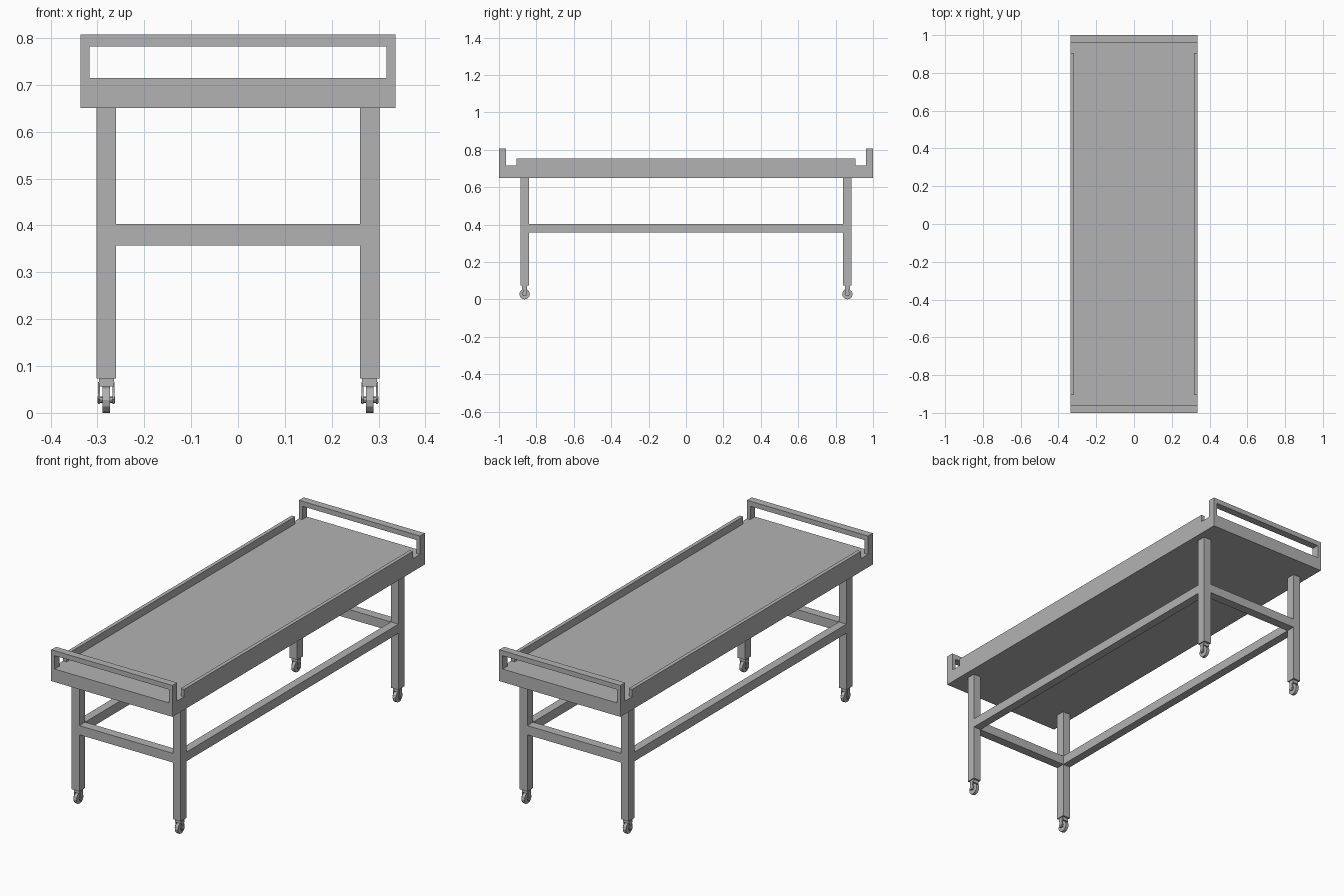
import bpy, bmesh, math
from mathutils import Matrix

cube = bpy.data.objects.get("Cube")
if cube:
    bpy.data.objects.remove(cube, do_unlink=True)

grey = bpy.data.materials.new("plain_grey")
grey.use_nodes = True
grey.diffuse_color = (0.45, 0.45, 0.45, 1)
grey.node_tree.nodes["Principled BSDF"].inputs["Base Color"].default_value = grey.diffuse_color


def finish(name, bm):
    bmesh.ops.recalc_face_normals(bm, faces=bm.faces)
    mesh = bpy.data.meshes.new(name)
    bm.to_mesh(mesh)
    bm.free()
    mesh.materials.append(grey)
    obj = bpy.data.objects.new(name, mesh)
    bpy.context.collection.objects.link(obj)
    return obj


def box(name, x, y, z):
    """Box from (low, high) ranges on each axis."""
    bm = bmesh.new()
    bmesh.ops.create_cube(bm, size=1)
    for v in bm.verts:
        v.co = [r[0] if c < 0 else r[1] for c, r in zip(v.co, (x, y, z))]
    return finish(name, bm)


def disc(name, x, y, z, radius, width, sides):
    """Cylinder lying along x."""
    bm = bmesh.new()
    bmesh.ops.create_cone(bm, cap_ends=True, segments=sides, radius1=radius,
                          radius2=radius, depth=width)
    bm.transform(Matrix.Translation((x, y, z)) @ Matrix.Rotation(math.pi / 2, 4, 'Y'))
    return finish(name, bm)


def plate(name, profile, axis, centre, thickness):
    """Extrude a flat outline along x (outline in y, z) or y (outline in x, z)."""
    bm = bmesh.new()
    lo, hi = centre - thickness / 2, centre + thickness / 2
    point = (lambda p: (lo, *p)) if axis == 'x' else (lambda p: (p[0], lo, p[1]))
    face = bm.faces.new([bm.verts.new(point(p)) for p in profile])
    moved = bmesh.ops.extrude_face_region(bm, geom=[face])["geom"]
    step = (hi - lo, 0, 0) if axis == 'x' else (0, hi - lo, 0)
    bmesh.ops.translate(bm, vec=step, verts=[g for g in moved if isinstance(g, bmesh.types.BMVert)])
    return finish(name, bm)


W, RIM = 0.336, 0.019          # half width of the top, rim thickness
BASE, DECK = 0.65, 0.715       # underside and surface of the top
LX, LY = (0.26, 0.302), (0.84, 0.886)   # leg ranges
BAR = (0.357, 0.403)           # stretcher heights


def side(r, s):
    return tuple(sorted((r[0] * s, r[1] * s)))


# Table top
box("table_top", (-W, W), (-1, 1), (BASE, DECK))

for s, word in ((1, "left"), (-1, "right")):
    # Long raised rims and long stretchers
    box(word + "_rim", side((W - RIM, W), s), (-0.906, 0.906), (DECK, 0.752))
    box(word + "_stretcher", side(LX, s), (-LY[0], LY[0]), BAR)

for t, end in ((-1, "front"), (1, "back")):
    # End handle: an upside-down U standing on the top
    i = W - RIM
    plate(end + "_handle",
          [(-W, DECK), (-W, 0.807), (W, 0.807), (W, DECK),
           (i, DECK), (i, 0.782), (-i, 0.782), (-i, DECK)], 'y', t * 0.981, 0.038)
    box(end + "_stretcher", (-LX[0], LX[0]), side(LY, t), BAR)

    for s, word in ((1, "left"), (-1, "right")):
        tag = f"{end}_{word}_"
        box(tag + "leg", side(LX, s), side(LY, t), (0.073, BASE))
        # Caster: mount, forked bracket, wheel and axle
        x, y = s * sum(LX) / 2, t * sum(LY) / 2
        box(tag + "caster_mount", (x - 0.016, x + 0.016), (y - 0.014, y + 0.014), (0.056, 0.073))
        for k in (-1, 1):
            plate(f"{tag}fork_{'outer' if k == s else 'inner'}",
                  [(y - 0.011, 0.066), (y + 0.011, 0.066), (y + 0.009, 0.042),
                   (y + 0.014, 0.03), (y + 0.007, 0.019), (y - 0.007, 0.019),
                   (y - 0.014, 0.03), (y - 0.009, 0.042)], 'x', x + k * 0.0155, 0.005)
        disc(tag + "wheel", x, y, 0.028, 0.028, 0.016, 12)
        disc(tag + "axle", x, y, 0.028, 0.007, 0.038, 8)
